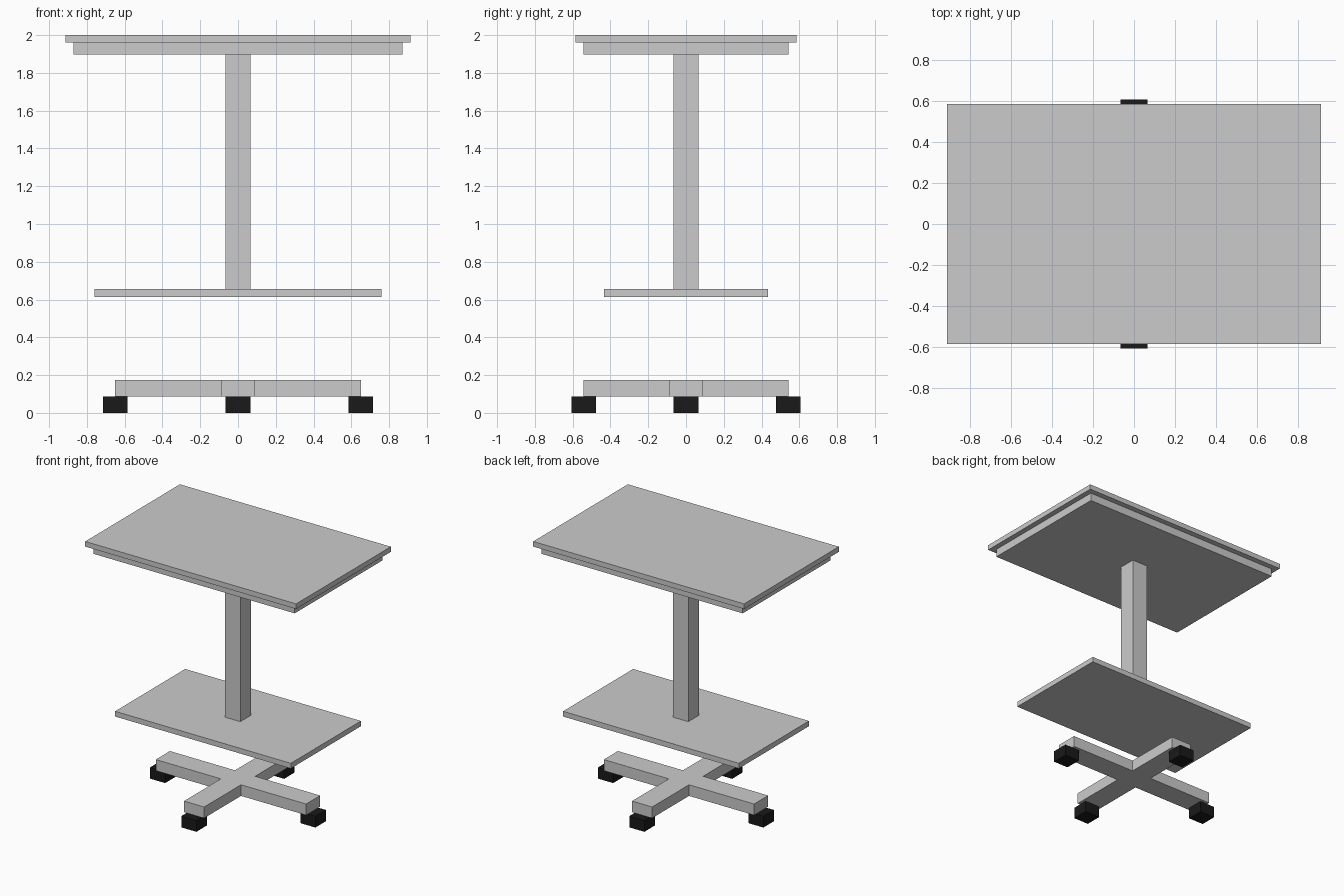
import bpy, bmesh

if "Cube" in bpy.data.objects:
    bpy.data.objects.remove(bpy.data.objects["Cube"])


def add_prism(name, outline, z0, z1, mat=None):
    """Extrude a flat outline from z0 up to z1."""
    bm = bmesh.new()
    face = bm.faces.new([bm.verts.new((x, y, z0)) for x, y in outline])
    ext = bmesh.ops.extrude_face_region(bm, geom=[face])
    top = [v for v in ext["geom"] if isinstance(v, bmesh.types.BMVert)]
    bmesh.ops.translate(bm, verts=top, vec=(0, 0, z1 - z0))
    bmesh.ops.recalc_face_normals(bm, faces=bm.faces)
    mesh = bpy.data.meshes.new(name)
    bm.to_mesh(mesh)
    bm.free()
    obj = bpy.data.objects.new(name, mesh)
    bpy.context.collection.objects.link(obj)
    if mat:
        mesh.materials.append(mat)
    return obj


def rect(hx, hy, cx=0.0, cy=0.0):
    return [(cx - hx, cy - hy), (cx + hx, cy - hy),
            (cx + hx, cy + hy), (cx - hx, cy + hy)]


def material(name, color):
    mat = bpy.data.materials.new(name)
    mat.diffuse_color = (*color, 1)
    mat.use_nodes = True
    mat.node_tree.nodes["Principled BSDF"].inputs["Base Color"].default_value = mat.diffuse_color
    return mat


black = material("black_rubber", (0.01, 0.01, 0.01))

# Table top with a recessed tray below it
add_prism("table_top", rect(0.912, 0.585), 1.96, 2.0)
add_prism("under_tray", rect(0.87, 0.542), 1.898, 1.96)

# Column and lower shelf
add_prism("column", rect(0.067, 0.067), 0.655, 1.898)
add_prism("lower_shelf", rect(0.76, 0.433), 0.614, 0.655)

# Cross-shaped base
AX, AY, W = 0.65, 0.542, 0.087
cross = [(-W, -AY), (W, -AY), (W, -W), (AX, -W), (AX, W), (W, W),
         (W, AY), (-W, AY), (-W, W), (-AX, W), (-AX, -W), (-W, -W)]
add_prism("cross_base", cross, 0.088, 0.175)

# Block casters under the arm ends
ends = {"left": (-AX, 0), "right": (AX, 0), "front": (0, -AY), "back": (0, AY)}
for side, (x, y) in ends.items():
    add_prism(f"{side}_caster", rect(0.065, 0.065, x, y), 0.0, 0.088, black)
